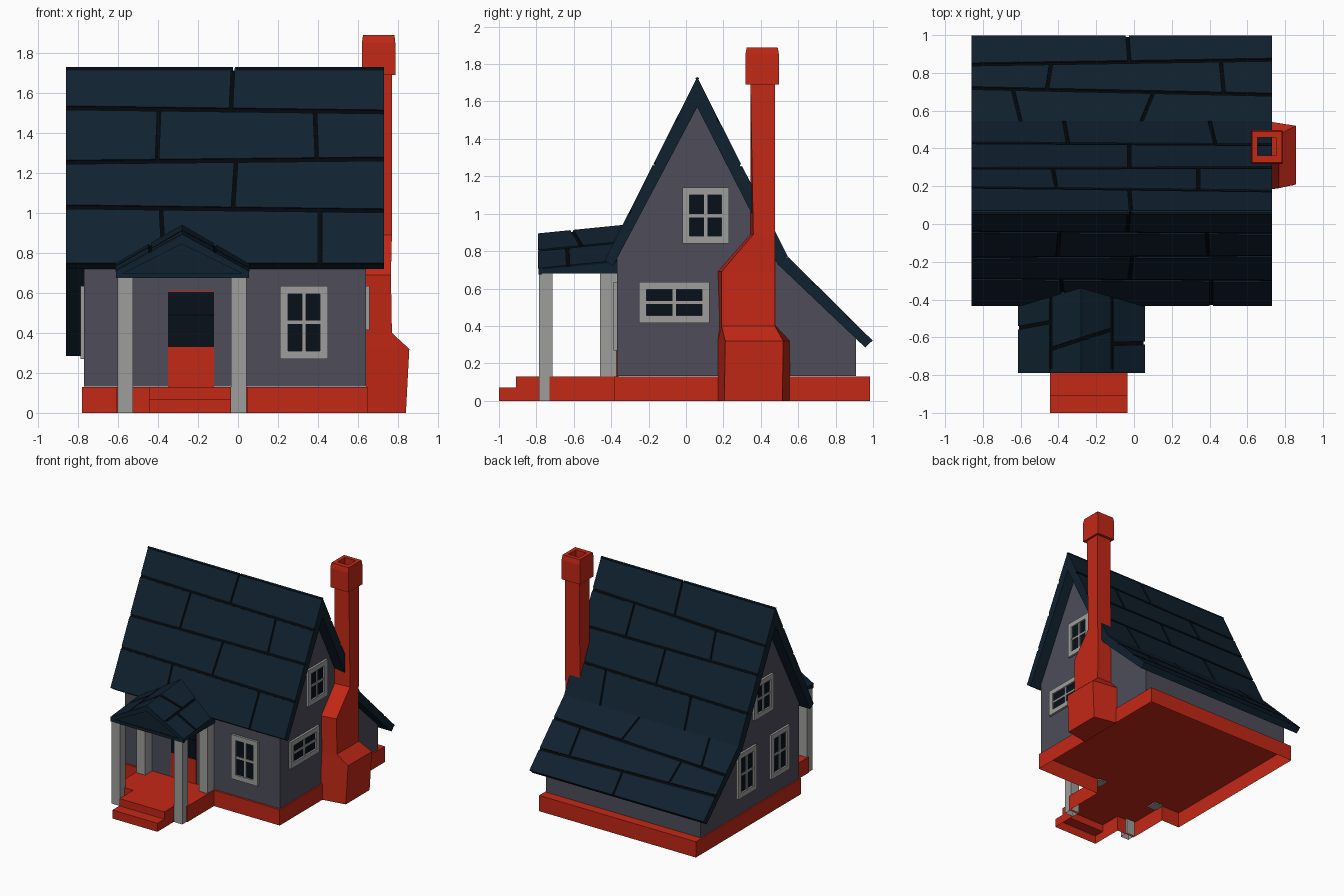
import bpy, bmesh, math
from mathutils import Vector

if "Cube" in bpy.data.objects:
    bpy.data.objects.remove(bpy.data.objects["Cube"])


def material(name, rgb):
    m = bpy.data.materials.new(name)
    m.diffuse_color = (*rgb, 1)
    m.use_nodes = True
    m.node_tree.nodes["Principled BSDF"].inputs["Base Color"].default_value = m.diffuse_color
    return m


RED = material("red_brick", (0.55, 0.021, 0.008))
NAVY = material("navy_shingle", (0.005, 0.015, 0.028))
DARK = material("dark_groove", (0.001, 0.002, 0.003))
WALL = material("wall_grey", (0.075, 0.073, 0.1))
TRIM = material("trim_grey", (0.34, 0.34, 0.335))
GLASS = material("dark_glass", (0.002, 0.005, 0.01))


def finish(name, bm, *mats):
    bmesh.ops.recalc_face_normals(bm, faces=bm.faces[:])
    me = bpy.data.meshes.new(name)
    if len(mats) > 1:                       # second material on upward faces
        bm.normal_update()
        for f in bm.faces:
            f.material_index = int(f.normal.z > 0.2)
    bm.to_mesh(me)
    bm.free()
    for m in mats:
        me.materials.append(m)
    ob = bpy.data.objects.new(name, me)
    bpy.context.collection.objects.link(ob)
    return ob


def add_skin(bm, rings, start=True, end=True):
    vs = [[bm.verts.new(p) for p in r] for r in rings]
    n = len(rings[0])
    if start:
        bm.faces.new(vs[0])
    if end:
        bm.faces.new(vs[-1])
    for a, b in zip(vs, vs[1:]):
        for i in range(n):
            j = (i + 1) % n
            bm.faces.new((a[i], a[j], b[j], b[i]))


def skin(name, rings, *mats, start=True, end=True):
    bm = bmesh.new()
    add_skin(bm, rings, start, end)
    return finish(name, bm, *mats)


def rect(x0, x1, y0, y1, z):
    return [(x0, y0, z), (x1, y0, z), (x1, y1, z), (x0, y1, z)]


def box_rings(x0, x1, y0, y1, z0, z1):
    return [rect(x0, x1, y0, y1, z0), rect(x0, x1, y0, y1, z1)]


def box(name, mat, *d, start=True):
    return skin(name, box_rings(*d), mat, start=start)


def along_x(profile, x0, x1):
    return [[(x, y, z) for y, z in profile] for x in (x0, x1)]


def along_y(profile, y0, y1, rise=0):
    return [[(x, y0, z) for x, z in profile],
            [(x, y1, z + rise * (z > 0.69)) for x, z in profile]]


# Shingles: rows between slanted edges, cut by joints, draped on a height function
def shingles(bm, edges, joints, lo, hi, zf, gap, swap=False):
    def edge_at(e, u):
        return e[0] + (e[1] - e[0]) * (u - lo) / (hi - lo)
    for i, row in enumerate(joints):
        s = math.copysign(gap, edges[i + 1][0] - edges[i][0])
        g0 = s if i else 0
        g1 = s if i < len(joints) - 1 else 0
        cuts = [(lo, lo)] + row + [(hi, hi)]
        for k in range(len(cuts) - 1):
            a = 0.009 if k else 0
            b = 0.009 if k < len(cuts) - 2 else 0
            (at, ab), (bt, bb) = cuts[k], cuts[k + 1]
            quad = [(at + a, i, g0), (bt - b, i, g0), (bb - b, i + 1, -g1), (ab + a, i + 1, -g1)]
            pts = []
            for u, e, g in quad:
                t = edge_at(edges[e], u) + g
                x, y = (t, u) if swap else (u, t)
                pts.append(Vector((x, y, zf(x, y))))
            n = (pts[1] - pts[0]).cross(pts[3] - pts[0]).normalized()
            n *= -0.012 if n.z > 0 else 0.012
            add_skin(bm, [pts, [p + n for p in pts]])


# Foundation with porch floor and steps: one shell, open underneath
outline = [(-0.445, -0.91), (-0.445, -0.73), (-0.61, -0.73), (-0.61, -0.385), (-0.78, -0.385),
           (-0.78, 0.985), (0.65, 0.985), (0.65, -0.385), (0.05, -0.385), (0.05, -0.73),
           (-0.035, -0.73), (-0.035, -0.91)]
bm = bmesh.new()
top = [bm.verts.new((x, y, 0.13)) for x, y in outline]
low = [bm.verts.new((x, y, 0)) for x, y in outline]
bm.faces.new(top)
for i in range(len(outline) - 1):
    bm.faces.new((top[i], top[i + 1], low[i + 1], low[i]))
step = [[bm.verts.new((x, y, z)) for x, y in ((-0.445, -0.91), (-0.445, -1), (-0.035, -1),
                                              (-0.035, -0.91))] for z in (0.07, 0)]
bm.faces.new(step[0])
bm.faces.new((top[0], top[-1], step[0][3], step[0][0]))
for i in range(3):
    bm.faces.new((step[0][i], step[0][i + 1], step[1][i + 1], step[1][i]))
finish("foundation_and_steps", bm, RED)

# House walls and door
skin("walls", along_x([(-0.37, 0.131), (0.91, 0.131), (0.91, 0.355), (0.49, 0.75),
                       (0.06, 1.6), (-0.37, 0.77)], -0.77, 0.64), WALL)
box("door", RED, -0.35, -0.12, -0.373, -0.36, 0.13, 0.61)
box("door_glass", GLASS, -0.35, -0.12, -0.376, -0.365, 0.33, 0.605)
box("door_glass_bar", DARK, -0.35, -0.12, -0.378, -0.37, 0.485, 0.493)


# Windows: local x along the wall, -y outward
def window(name, cx, cy, z0, z1, w, turn):
    h, f, c = w / 2, 0.04, (z0 + z1) / 2
    bm = bmesh.new()
    for x0, x1, a, b, out in ((-h, h, z1 - f, z1, 0.018), (-h, h, z0, z0 + f, 0.018),
                              (-h, -h + f, z0 + f, z1 - f, 0.018), (h - f, h, z0 + f, z1 - f, 0.018),
                              (-0.009, 0.009, z0 + f, z1 - f, 0.012),
                              (-h + f, h - f, c - 0.009, c + 0.009, 0.011)):
        add_skin(bm, box_rings(x0, x1, -out, 0.01, a, b))
    frame = finish(name + "_frame", bm, TRIM)
    glass = box(name + "_glass", GLASS, -h + f, h - f, -0.004, 0.01, z0 + f, z1 - f)
    for ob in (frame, glass):
        ob.location = (cx, cy, 0)
        ob.rotation_euler.z = math.radians(turn)


window("front_window", 0.33, -0.37, 0.27, 0.635, 0.24, 0)
window("right_lower_window", 0.64, -0.063, 0.415, 0.635, 0.375, 90)
window("right_upper_window", 0.64, 0.105, 0.84, 1.14, 0.25, 90)
window("left_upper_window", -0.77, 0.105, 0.84, 1.14, 0.25, -90)
window("left_back_window", -0.77, 0.32, 0.27, 0.635, 0.24, -90)
window("left_front_window", -0.77, -0.11, 0.27, 0.635, 0.24, -90)

# Main roof
skin("roof_body", along_x([(-0.428, 0.746), (0.06, 1.712), (0.538, 0.765), (0.991, 0.317),
                           (0.958, 0.285), (0.49, 0.73), (0.06, 1.57), (-0.39, 0.72)],
                          -0.86, 0.73), NAVY, DARK)


def main_z(x, y):
    return 1.73 - 1.98 * abs(y - 0.06) if y <= 0.545 else 0.77 - 0.99 * (y - 0.545)


bm = bmesh.new()
shingles(bm, [(0.06, 0.06), (-0.043, -0.053), (-0.18, -0.172), (-0.293, -0.303), (-0.435, -0.435)],
         [[(-0.025, -0.035)], [(-0.395, -0.405), (0.385, 0.395)], [(-0.01, -0.025)],
          [(-0.385, -0.37), (0.41, 0.41)]], -0.86, 0.73, main_z, 0.005)
shingles(bm, [(0.06, 0.06), (0.195, 0.175), (0.295, 0.30), (0.43, 0.42), (0.545, 0.545)],
         [[(-0.015, -0.025)], [(-0.41, -0.43), (0.34, 0.34)], [(-0.025, -0.025)],
          [(-0.35, -0.37), (0.43, 0.40)]], -0.86, 0.73, main_z, 0.005)
shingles(bm, [(0.545, 0.545), (0.72, 0.685), (0.845, 0.87), (0.998, 0.998)],
         [[(-0.60, -0.64), (0.04, 0.10)][::1], [(-0.46, -0.44), (0.475, 0.46)], [(-0.025, -0.035)]],
         -0.86, 0.73, main_z, 0.008)
finish("roof_shingles", bm, NAVY)

# Porch roof
skin("porch_roof_body", along_y([(-0.605, 0.68), (-0.605, 0.704), (-0.28, 0.886), (0.05, 0.704),
                                 (0.05, 0.68)], -0.775, -0.34, 0.0435), NAVY, DARK)
skin("porch_barge_board", along_y([(-0.61, 0.68), (-0.61, 0.706), (-0.28, 0.892), (0.055, 0.706),
                                   (0.055, 0.68), (-0.28, 0.845)], -0.788, -0.77), NAVY)
box("porch_tie_beam", NAVY, -0.61, 0.055, -0.788, -0.77, 0.675, 0.697)


def porch_z(x, y):
    return 0.71 + 0.185 * (1 - abs(x + 0.28) / 0.335) + 0.1 * (y + 0.79)


bm = bmesh.new()
for edges, joints in (((-0.28, -0.44, -0.613), [[(-0.61, -0.66)], [(-0.52, -0.55)]]),
                      ((-0.28, -0.115, 0.057), [[(-0.61, -0.56)], [(-0.635, -0.63)]])):
    shingles(bm, [(e, e) for e in edges], joints, -0.79, -0.34, porch_z, 0.007, swap=True)
finish("porch_shingles", bm, NAVY)

# Porch posts
for side, x in (("left", -0.603), ("right", -0.035)):
    box(side + "_front_post", TRIM, x, x + 0.078, -0.787, -0.713, 0, 0.69, start=False)
    box(side + "_back_post", TRIM, x, x + 0.078, -0.46, -0.372, 0.12, 0.69)


# Chimney: tapered hearth, shoulder and open shaft, then a hollow cap
def hearth(xi, xo, yi0, yi1, yo0, yo1, z):
    return [(xi, yi0, z), (xo, yo0, z), (xo, yo1, z), (xi, yi1, z)]


skin("chimney", [hearth(0.645, 0.84, 0.17, 0.555, 0.205, 0.515, 0),
                 hearth(0.635, 0.857, 0.17, 0.555, 0.21, 0.52, 0.32),
                 hearth(0.635, 0.77, 0.18, 0.48, 0.19, 0.475, 0.40),
                 hearth(0.635, 0.765, 0.17, 0.48, 0.19, 0.475, 0.69),
                 hearth(0.635, 0.77, 0.345, 0.475, 0.36, 0.475, 0.89),
                 hearth(0.64, 0.77, 0.345, 0.475, 0.345, 0.475, 1.70)], RED, end=False)
skin("chimney_cap", [rect(0.64, 0.77, 0.345, 0.475, 1.69), rect(0.62, 0.787, 0.317, 0.497, 1.69),
                     rect(0.62, 0.787, 0.317, 0.497, 1.85), rect(0.625, 0.783, 0.325, 0.49, 1.89),
                     rect(0.655, 0.752, 0.362, 0.458, 1.89), rect(0.655, 0.752, 0.362, 0.458, 1.69)],
     RED, start=False, end=False)
